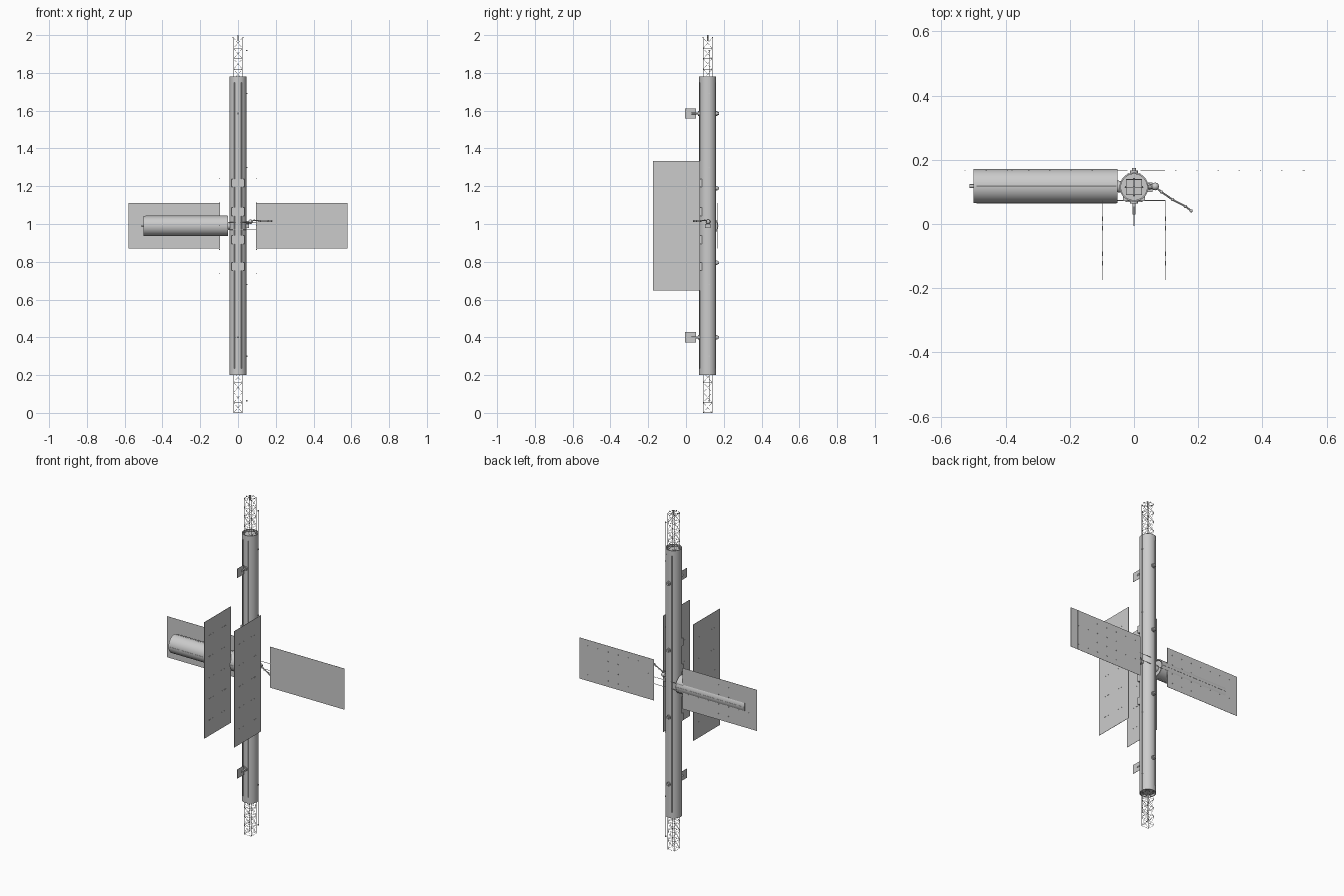
import bpy, bmesh, math
from mathutils import Vector, Matrix

cube = bpy.data.objects.get("Cube")
if cube:
    bpy.data.objects.remove(cube, do_unlink=True)

grey = bpy.data.materials.new("light grey")
grey.use_nodes = True
grey.diffuse_color = (0.6, 0.6, 0.6, 1)
grey.node_tree.nodes["Principled BSDF"].inputs["Base Color"].default_value = (0.6, 0.6, 0.6, 1)

YC = 0.115   # depth of the hull axis
R = 0.045    # hull radius
PY = 0.165   # depth of the wide panels


def finish(name, bm):
    bmesh.ops.recalc_face_normals(bm, faces=bm.faces)
    mesh = bpy.data.meshes.new(name)
    bm.to_mesh(mesh)
    bm.free()
    mesh.materials.append(grey)
    mesh.shade_smooth()
    mesh.set_sharp_from_angle(angle=math.radians(35))
    obj = bpy.data.objects.new(name, mesh)
    bpy.context.collection.objects.link(obj)
    return obj


def add_box(bm, lo, hi):
    lo, hi = Vector(lo), Vector(hi)
    m = Matrix.Translation((lo + hi) / 2) @ Matrix.Diagonal((*(hi - lo), 1))
    bmesh.ops.create_cube(bm, size=1, matrix=m)


def add_rod(bm, p, q, r, sides=6):
    p, q = Vector(p), Vector(q)
    turn = (q - p).to_track_quat('Z', 'Y').to_matrix().to_4x4()
    bmesh.ops.create_cone(bm, cap_ends=True, segments=sides, radius1=r, radius2=r,
                          depth=(q - p).length, matrix=Matrix.Translation((p + q) / 2) @ turn)


def add_ball(bm, p, r):
    bmesh.ops.create_uvsphere(bm, u_segments=12, v_segments=8, radius=r,
                              matrix=Matrix.Translation(p))


def box(name, lo, hi):
    bm = bmesh.new()
    add_box(bm, lo, hi)
    return finish(name, bm)


def lathe(name, profile, matrix, segments=40):
    bm = bmesh.new()
    verts = [bm.verts.new((r, 0, z)) for r, z in profile]
    edges = [bm.edges.new(pair) for pair in zip(verts, verts[1:])]
    bmesh.ops.spin(bm, geom=verts + edges, axis=(0, 0, 1), cent=(0, 0, 0),
                   angle=math.tau, steps=segments)
    bmesh.ops.remove_doubles(bm, verts=bm.verts, dist=1e-5)
    bmesh.ops.transform(bm, matrix=matrix, verts=bm.verts)
    return finish(name, bm)


def can(r, a, b, lip):
    """Closed cylinder profile whose ends are recessed behind a rim."""
    return [(0, a + lip), (r * 0.9, a + lip), (r * 0.9, a), (r, a),
            (r, b), (r * 0.9, b), (r * 0.9, b - lip), (0, b - lip)]


# Main hull and its lengthwise rails
lathe("hull", can(R, 0.2, 1.78, 0.012), Matrix.Translation((0, YC, 0)))
bm = bmesh.new()
for sx in (-1, 1):
    for sy in (-1, 1):
        add_rod(bm, (sx * 0.018, YC + sy * 0.041, 0.235),
                (sx * 0.018, YC + sy * 0.041, 1.75), 0.0025, 8)
finish("hull_rails", bm)

# Side module with neck, rails and end knob
lathe("side_module", can(0.053, -0.5, -0.052, 0.008),
      Matrix.Translation((0, 0.118, 0.99)) @ Matrix.Rotation(math.pi / 2, 4, 'Y'))
bm = bmesh.new()
add_rod(bm, (-0.06, 0.118, 0.99), (-0.03, YC, 0.99), 0.018, 20)
add_rod(bm, (-0.49, 0.118, 0.99), (-0.512, 0.118, 0.99), 0.006, 12)
for k in range(4):
    c, s = math.cos(k * math.pi / 2), math.sin(k * math.pi / 2)
    add_rod(bm, (-0.49, 0.118 + 0.052 * c, 0.99 + 0.052 * s),
            (-0.055, 0.118 + 0.052 * c, 0.99 + 0.052 * s), 0.0018)
finish("side_module_fittings", bm)

# Lattice masts at both ends
W = 0.0235


def lattice(name, z0, z1, bays):
    bm = bmesh.new()
    ring = [(-W, -W), (W, -W), (W, W), (-W, W)]
    step = (z1 - z0) / bays
    for (ax, ay), (bx, by) in zip(ring, ring[1:] + ring[:1]):
        a, b = (ax, ay + YC), (bx, by + YC)
        add_rod(bm, (*a, z0), (*a, z1), 0.0012, 5)
        for i in range(bays + 1):
            z = z0 + i * step
            add_rod(bm, (*a, z), (*b, z), 0.0009, 4)
            if i < bays:
                add_rod(bm, (*a, z), (*b, z + step), 0.0007, 4)
                add_rod(bm, (*b, z), (*a, z + step), 0.0007, 4)
    finish(name, bm)


lattice("lower_mast", 0.001, 0.215, 4)
lattice("upper_mast", 1.765, 1.985, 4)

# Sensor cluster on the upper mast
bm = bmesh.new()
add_rod(bm, (0, YC, 1.97), (0, YC, 2.0), 0.004, 10)
for dx, dy in ((1, 0), (0, 1)):
    add_rod(bm, (-0.026 * dx, YC - 0.026 * dy, 1.985), (0.026 * dx, YC + 0.026 * dy, 1.985), 0.001)
    for s in (-1, 1):
        add_ball(bm, (s * 0.026 * dx, YC + s * 0.026 * dy, 1.987), 0.003)
finish("sensor_cluster", bm)

# Wide rear panels, each with a seam rib, rows of studs and a boom
for side, name, seam in ((-1, "right", -0.38), (1, "left", 0.53)):
    x0, x1 = sorted((side * 0.094, side * 0.58))
    box(name + "_wide_panel", (x0, PY - 0.0005, 0.87), (x1, PY + 0.0005, 1.112))
    bm = bmesh.new()
    add_box(bm, (seam - 0.002, PY, 0.87), (seam + 0.002, PY + 0.0015, 1.112))
    for i in range(7):
        for j in range(4):
            x, z = side * (0.13 + i * 0.066), 0.905 + j * 0.057
            add_box(bm, (x - 0.002, PY, z - 0.002), (x + 0.002, PY + 0.002, z + 0.002))
    finish(name + "_panel_studs", bm)
    bm = bmesh.new()
    for z in (0.97, 1.01):
        add_rod(bm, (side * 0.02, PY + 0.001, z), (side * 0.096, PY + 0.001, z), 0.0014)
        add_rod(bm, (side * 0.012, 0.073, z), (side * 0.098, 0.073, z), 0.0014)
    finish(name + "_panel_booms", bm)

    # Tall front panels with short dashes on the faces
    x = side * 0.098
    box(name + "_tall_panel", (x - 0.0008, -0.174, 0.647), (x + 0.0008, 0.073, 1.334))
    bm = bmesh.new()
    for i in range(5):
        for y in (-0.13, -0.10, -0.02, 0.01):
            z = 0.74 + i * 0.125
            add_box(bm, (x - 0.0018, y, z - 0.0015), (x + 0.0018, y + 0.014, z + 0.0015))
    finish(name + "_tall_panel_dashes", bm)

# Thruster knobs on the back, and on the front where the small plates sit
bm = bmesh.new()
for z in (0.4, 0.795, 1.19, 1.585):
    add_rod(bm, (0, YC + 0.03, z), (0, 0.166, z), 0.012, 16)
    add_rod(bm, (0, 0.16, z), (0, 0.174, z), 0.007, 12)
    add_rod(bm, (0, YC - 0.03, z), (0, 0.064, z), 0.012, 16)
finish("hull_knobs", bm)
for z, name in ((0.4, "lower"), (1.585, "upper")):
    box(name + "_small_plate", (-0.0008, -0.006, z - 0.027), (0.0008, 0.054, z + 0.027))
    bm = bmesh.new()
    add_rod(bm, (0, 0.03, z), (0, 0.08, z), 0.005, 12)
    finish(name + "_plate_stem", bm)

# Equipment boxes along the front of the hull
bm = bmesh.new()
for z in (0.775, 0.917, 1.065, 1.217):
    add_box(bm, (-0.034, 0.071, z - 0.022), (0.034, 0.1, z + 0.022))
    for s in (-1, 1):
        add_rod(bm, (s * 0.018, 0.068, z), (s * 0.018, 0.08, z), 0.009, 14)
finish("equipment_boxes", bm)

# Jointed arm
joints = [(0.04, YC, 1.005), (0.066, 0.117, 1.012), (0.085, 0.1, 1.02),
          (0.12, 0.076, 1.016), (0.16, 0.055, 1.016), (0.178, 0.041, 1.016)]
bm = bmesh.new()
for i, (p, q) in enumerate(zip(joints, joints[1:])):
    add_rod(bm, p, q, 0.008 if i == 0 else 0.003, 10)
    add_ball(bm, q, 0.012 if i == 0 else 0.005)
add_box(bm, (0.04, 0.1, 0.98), (0.058, 0.13, 1.0))
finish("jointed_arm", bm)

# Long thin antenna beside the hull
bm = bmesh.new()
add_box(bm, (0.0465, 0.121, 0.062), (0.0475, 0.125, 1.92))
for z in (0.064, 0.3, 0.68, 1.3, 1.69, 1.918):
    add_box(bm, (0.042, 0.12, z - 0.003), (0.05, 0.126, z + 0.003))
finish("thin_antenna", bm)
